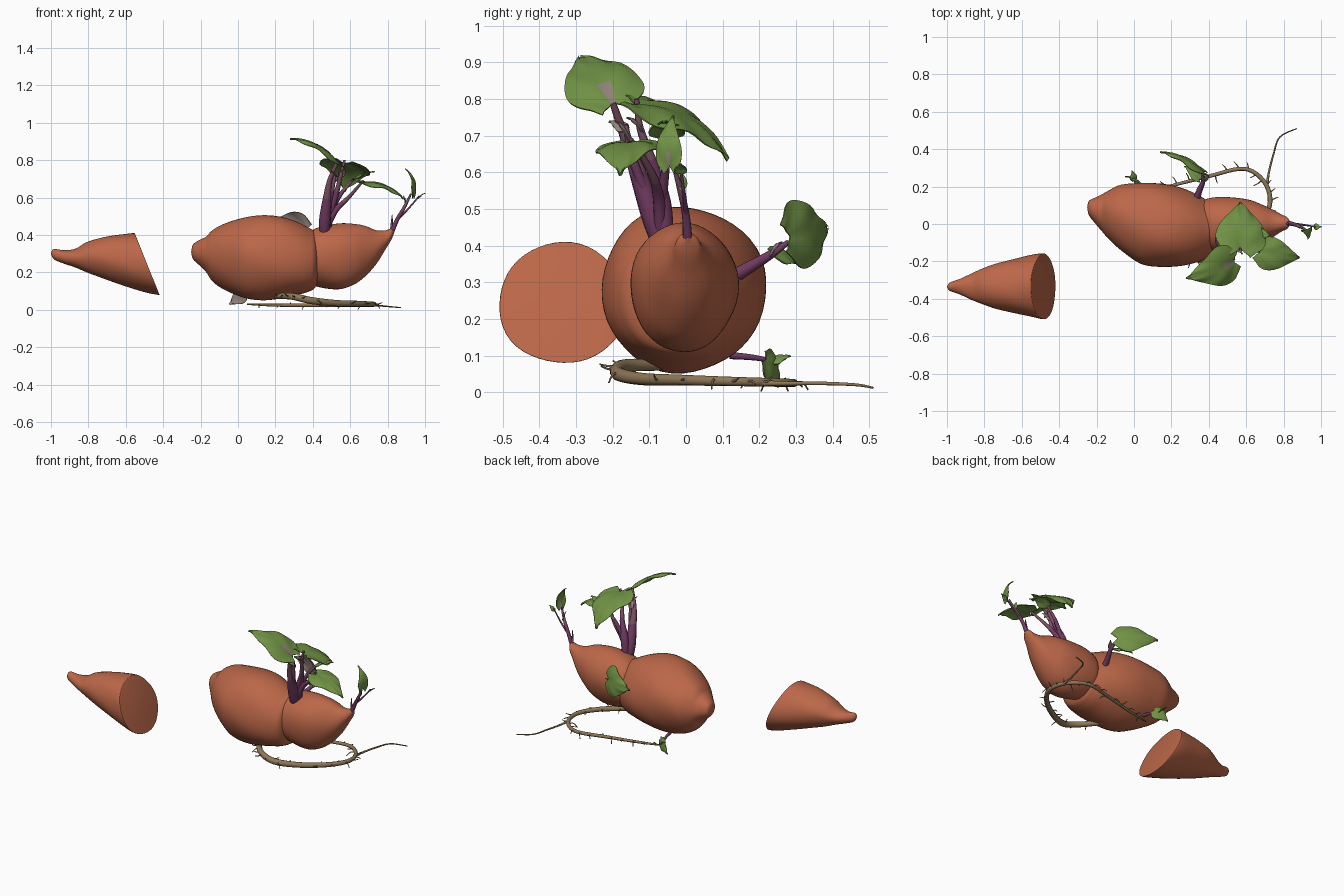
import bpy, bmesh, math, random
from mathutils import Vector

if "Cube" in bpy.data.objects:
    bpy.data.objects.remove(bpy.data.objects["Cube"])
random.seed(4)


def mat(name, rgb):
    m = bpy.data.materials.new(name)
    m.diffuse_color = (*rgb, 1)
    m.use_nodes = True
    m.node_tree.nodes["Principled BSDF"].inputs["Base Color"].default_value = m.diffuse_color
    return m


SKIN = mat("skin_orange", (0.50, 0.137, 0.066))
GREEN = mat("leaf_green", (0.165, 0.29, 0.06))
GREY = mat("young_leaf_grey", (0.29, 0.23, 0.20))
PURPLE = mat("stem_purple", (0.17, 0.045, 0.125))
MAUVE = mat("stem_mauve", (0.21, 0.085, 0.13))
ROOT = mat("root_brown", (0.27, 0.185, 0.095))


def finish(name, bm, mats):
    bmesh.ops.recalc_face_normals(bm, faces=bm.faces)
    me = bpy.data.meshes.new(name)
    bm.to_mesh(me)
    bm.free()
    ob = bpy.data.objects.new(name, me)
    bpy.context.collection.objects.link(ob)
    for m in mats:
        me.materials.append(m)
    bpy.ops.object.select_all(action='DESELECT')
    ob.select_set(True)
    bpy.context.view_layer.objects.active = ob
    bpy.ops.object.shade_smooth_by_angle(angle=math.radians(45))
    return ob


def catmull(pts, steps):
    out = []
    for i in range(len(pts) - 1):
        p = [pts[max(0, min(len(pts) - 1, i + k))] for k in (-1, 0, 1, 2)]
        for s in range(steps):
            t = s / steps
            out.append([0.5 * (2 * b + (c - a) * t + (2 * a - 5 * b + 4 * c - d) * t * t
                               + (3 * b - a - 3 * c + d) * t ** 3) for a, b, c, d in zip(*p)])
    return out + [list(pts[-1])]


def skin_rings(bm, rings):
    n = len(rings[0])
    for j, (r, s) in enumerate(zip(rings, rings[1:])):
        for i in range(n):
            f = bm.faces.new((r[i], r[(i + 1) % n], s[(i + 1) % n], s[i]))
            f.material_index = int(j > 0.5 * len(rings))
    bm.faces.new(rings[0])
    bm.faces.new(rings[-1]).material_index = 1


def tuber(name, secs, wobble=0.015, phase=0.0, n=48):
    """Loft of oval rings: x, y, z, half width, half height, slant."""
    bm, rings = bmesh.new(), []
    for x, y, z, ry, rz, sl in catmull(secs, 5):
        ring = []
        for i in range(n):
            a = 2 * math.pi * i / n
            k = 1 + wobble * (math.sin(3 * a + 9 * x + phase) + 0.6 * math.sin(5 * a - 14 * x + phase))
            dz = max(rz, .002) * k * math.sin(a)
            ring.append(bm.verts.new((x - sl * dz, y + max(ry, .002) * k * math.cos(a), z + dz)))
        rings.append(ring)
    skin_rings(bm, rings)
    for f in bm.faces:
        f.material_index = 0
    return finish(name, bm, [SKIN])


def tube(name, pts, m, m2=None):
    """Smooth tapering tube through x, y, z, radius points; m2 colours the outer half."""
    bm, rings, n = bmesh.new(), [], 10
    path = catmull(pts, 6)
    vs = [Vector(p[:3]) for p in path]
    side = None
    for i, p in enumerate(path):
        d = (vs[min(i + 1, len(vs) - 1)] - vs[max(i - 1, 0)]).normalized()
        if side is None:
            side = d.orthogonal()
        side = (side - d * side.dot(d)).normalized()
        up = d.cross(side)
        rings.append([bm.verts.new(vs[i] + p[3] * (side * math.cos(a) + up * math.sin(a)))
                      for a in (2 * math.pi * k / n for k in range(n))])
    skin_rings(bm, rings)
    return finish(name, bm, [m, m2 or m])


WIDTHS = [(.4,), (.85,), (1,), (.97,), (.82,), (.62,), (.42,), (.22,), (.02,)]


def leaf(name, base, tip, normal, half, curl=0.1, fold=0.12, under=GREEN, top=GREEN, rib=0):
    """Heart-shaped blade, arched along its length; rib = share of the midrib coloured grey."""
    base, axis = Vector(base), Vector(tip) - Vector(base)
    ln = axis.length
    ax = axis.normalized()
    nrm = Vector(normal)
    nrm = (nrm - ax * nrm.dot(ax)).normalized()
    side = nrm.cross(ax)
    bm, rows = bmesh.new(), []
    prof = catmull(WIDTHS, 2)
    for j, (w,) in enumerate(prof):
        t = j / (len(prof) - 1)
        row = []
        for k in range(-6, 7):
            u = k / 6
            along = ln * (t - 0.14 * abs(u) * (1 - t) ** 3)
            lift = ln * curl * 4 * t * (1 - t) + half * w * (fold * abs(u) - 0.3 * u * u)
            lift += 0.05 * half * math.sin(14 * t - 6 * abs(u)) * abs(u)
            row.append(bm.verts.new(base + ax * along + side * (u * half * w) + nrm * lift))
        rows.append(row)
    for j, (r, s) in enumerate(zip(rows, rows[1:])):
        for k in range(12):
            f = bm.faces.new((r[k], r[k + 1], s[k + 1], s[k]))
            if k in (5, 6) and j < rib * 16:
                f.material_index = 2
    bm.normal_update()
    shift = {v: v.normal.copy() for v in bm.verts}
    flip = 1 if sum((f.normal.dot(nrm) for f in bm.faces)) > 0 else -1
    geo = bmesh.ops.duplicate(bm, geom=bm.verts[:] + bm.edges[:] + bm.faces[:])
    for v, d in shift.items():           # lower copy becomes the underside
        geo["vert_map"][v].co -= d * flip * 0.004
    for g in geo["geom"]:
        if isinstance(g, bmesh.types.BMFace) and g.material_index == 0:
            g.material_index = 1
    rim = [e for e in bm.edges if e.is_boundary]
    bmesh.ops.bridge_loops(bm, edges=rim)
    return finish(name, bm, [top, under, GREY])


# Whole tuber: large lobe and smaller pointed lobe
tuber("large_lobe", [
    (-.25, .09, .31, 0, 0, 0), (-.24, .085, .31, .04, .04, 0), (-.2, .07, .305, .075, .072, 0),
    (-.17, .06, .297, .1, .095, 0), (-.135, .05, .29, .13, .138, 0), (-.07, .035, .285, .175, .178, 0),
    (.035, .003, .28, .215, .215, 0), (.13, -.007, .28, .223, .227, 0), (.22, -.015, .28, .215, .22, 0),
    (.3, -.022, .275, .195, .2, 0), (.375, -.027, .265, .163, .172, 0), (.42, -.025, .265, .125, .135, 0),
    (.45, -.02, .27, 0, 0, 0)])
tuber("small_lobe", [
    (.32, 0, .28, .05, .06, 0), (.37, 0, .28, .125, .13, 0), (.44, -.003, .285, .146, .162, 0),
    (.54, -.006, .287, .145, .176, 0), (.62, -.003, .297, .13, .162, 0), (.68, 0, .313, .105, .135, 0),
    (.74, .003, .335, .075, .09, 0), (.79, .005, .375, .045, .05, 0), (.82, .005, .405, .03, .03, 0),
    (.838, .005, .42, 0, 0, 0)], 0.014, 2)

# Cut tuber end with slanted flat face
tuber("cut_piece", [
    (-1, -.335, .302, 0, 0, 0), (-.985, -.335, .298, .022, .027, 0), (-.93, -.335, .283, .042, .036, 0),
    (-.87, -.335, .277, .07, .05, 0), (-.81, -.333, .28, .095, .08, .05), (-.74, -.333, .275, .12, .105, .15),
    (-.64, -.333, .262, .145, .135, .28), (-.55, -.333, .248, .165, .156, .38),
    (-.492, -.335, .243, .176, .165, .4), (-.485, -.335, .243, .172, .161, .4)], 0.015, 1)

# Crown shoots: thick purple stems, paler towards the leaves
tube("shoot_stem_a", [(.462, -.07, .41, .026), (.465, -.09, .48, .032), (.475, -.125, .58, .025),
                      (.49, -.165, .69, .014), (.53, -.2, .79, .009)], PURPLE, MAUVE)
tube("shoot_stem_b", [(.475, -.055, .42, .022), (.49, -.065, .52, .024), (.525, -.09, .62, .015),
                      (.55, -.125, .72, .01), (.57, -.135, .8, .007)], PURPLE, MAUVE)
tube("shoot_stem_c", [(.475, -.07, .44, .018), (.52, -.075, .53, .016), (.59, -.095, .6, .011),
                      (.67, -.15, .69, .006)], PURPLE, MAUVE)
tube("shoot_stem_d", [(.47, -.09, .5, .016), (.5, -.14, .62, .012), (.52, -.165, .73, .007)], PURPLE, MAUVE)
tube("shoot_stem_e", [(.485, -.07, .5, .016), (.55, -.055, .62, .011), (.62, -.05, .7, .006)], PURPLE, MAUVE)

# Crown leaves
leaf("leaf_top", (.53, -.2, .79), (.28, -.29, .915), (.45, -.1, .85), .108, .12, rib=.2)
leaf("leaf_middle", (.57, -.135, .785), (.57, .115, .635), (.22, .5, .8), .138, .16)
leaf("leaf_side", (.67, -.15, .68), (.885, -.18, .595), (.3, -.1, .9), .09, .13)
leaf("leaf_inner", (.62, -.05, .7), (.73, -.06, .74), (-.3, 0, .9), .05, .1)
for i, (b, t) in enumerate([((.52, -.165, .72), (.5, -.21, .74)), ((.5, -.15, .69), (.54, -.19, .74)),
                            ((.54, -.12, .72), (.58, -.16, .75))]):
    leaf("bud_leaf_%d" % i, b, t, (.6, 0, .8), .022, under=GREY, top=GREY)

# Tip shoot
tube("tip_stem", [(.815, .005, .4, .014), (.85, 0, .48, .011), (.89, -.015, .55, .009),
                  (.925, -.035, .62, .005)], PURPLE, MAUVE)
tube("tip_twig", [(.86, 0, .49, .007), (.91, -.005, .54, .005), (.97, -.015, .61, .004)], PURPLE, MAUVE)
tube("tip_spike", [(.82, .005, .41, .009), (.822, .0, .46, .006), (.825, -.005, .51, .002)], MAUVE)
leaf("tip_leaf", (.935, -.045, .615), (.895, -.035, .755), (1, -.3, .3), .037, .2, rib=.2)
leaf("tip_leaf_small", (.965, -.015, .6), (1, -.015, .625), (-.4, 0, 1), .018)
leaf("tip_leaf_low", (.9, -.01, .56), (.885, -.02, .61), (.8, .2, .3), .016)

# Back shoot
tube("back_stem", [(.33, .12, .31, .02), (.35, .18, .345, .016), (.37, .23, .375, .012),
                   (.365, .28, .41, .007)], PURPLE)
leaf("back_leaf", (.365, .285, .425), (.14, .385, .45), (.55, .75, .15), .095, .1, under=GREY)
leaf("back_bud_leaf", (.37, .23, .38), (.4, .26, .41), (.5, -.3, .8), .02, under=GREY, top=GREY)
leaf("back_leaf_small", (.35, .24, .38), (.27, .31, .35), (.3, .6, .7), .035)

# Low shoot with a round leaf
tube("low_stem", [(.03, .12, .1, .01), (.02, .18, .095, .008), (.0, .24, .085, .005)], PURPLE)
leaf("low_leaf", (.03, .22, .09), (-.045, .255, .03), (.65, .7, .25), .045, .1, under=GREY)
leaf("low_leaf_small", (.0, .235, .085), (-.01, .285, .1), (.5, -.2, .8), .022)

# Looping root with thin tail
loop = [(.14, .03, .085, .014), (.2, -.07, .075, .016), (.29, -.17, .072, .018), (.39, -.185, .05, .019),
        (.52, -.12, .036, .017), (.65, -.02, .033, .015), (.725, .1, .03, .013), (.7, .22, .027, .012),
        (.59, .295, .025, .011), (.4, .255, .025, .01), (.2, .205, .025, .008), (.05, .17, .03, .004)]
tube("root_loop", loop, ROOT)
tube("root_tail", [(.71, .19, .025, .009), (.72, .27, .024, .006), (.745, .37, .024, .005),
                   (.78, .465, .02, .004), (.87, .51, .012, .003)], ROOT)

# Rootlets standing out on both sides of the loop
path = catmull(loop, 6)
for i in range(5, len(path) - 3, 2):
    x, y, z, r = path[i]
    tx, ty = path[i + 1][0] - x, path[i + 1][1] - y
    a = math.atan2(ty, tx) + random.choice((-1, 1)) * random.uniform(.9, 1.6)
    ln = r + random.uniform(.025, .045)
    dx, dy = ln * math.cos(a), ln * math.sin(a)
    tube("rootlet_%d" % i, [(x, y, z, .004), (x + dx * .5, y + dy * .6, z + .002, .003),
                            (x + dx, y + dy, max(.003, z + random.uniform(-.025, .015)), .002)], ROOT)
